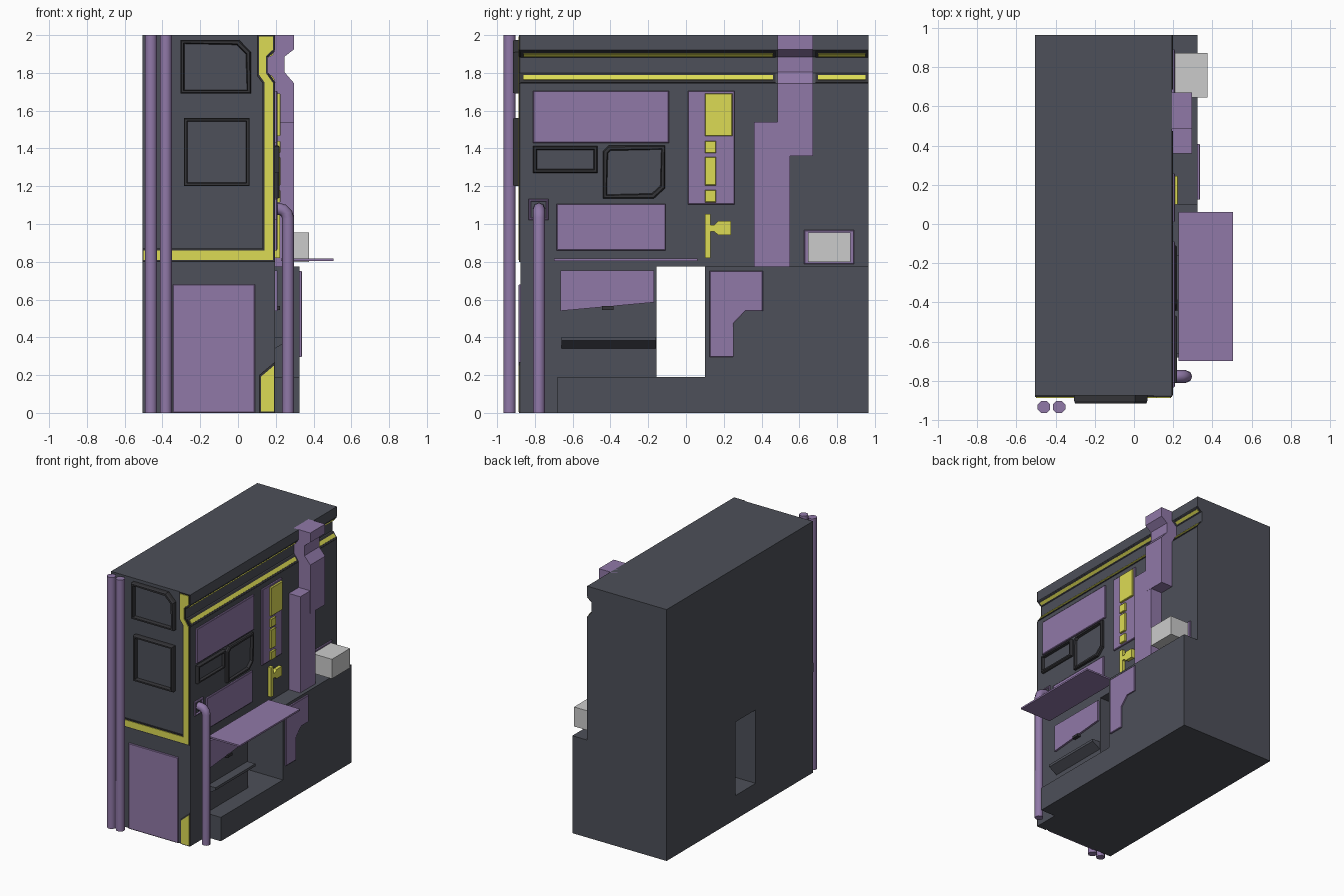
import bpy, bmesh, math
from mathutils import Vector

if "Cube" in bpy.data.objects:
    bpy.data.objects.remove(bpy.data.objects["Cube"])


def mat(name, r, g, b):
    m = bpy.data.materials.new(name)
    m.diffuse_color = (r, g, b, 1)
    m.use_nodes = True
    m.node_tree.nodes["Principled BSDF"].inputs["Base Color"].default_value = m.diffuse_color
    return m


DARK = mat("dark_metal", .075, .08, .1)
BLACK = mat("frame_metal", .035, .035, .04)
PURPLE = mat("purple_paint", .28, .19, .39)
YELLOW = mat("yellow_paint", .72, .71, .09)

# Each plane maps profile (a, b) and depth d to world space
PLANES = {'x': lambda a, b, d: (d, a, b),     # profile y,z
          'y': lambda a, b, d: (a, d, b)}     # profile x,z


def finish(name, bm, m):
    bmesh.ops.recalc_face_normals(bm, faces=bm.faces)
    me = bpy.data.meshes.new(name)
    bm.to_mesh(me)
    bm.free()
    ob = bpy.data.objects.new(name, me)
    bpy.context.collection.objects.link(ob)
    if m:
        me.materials.append(m)
    return ob


def rect(a0, a1, b0, b1):
    return [(a0, b0), (a1, b0), (a1, b1), (a0, b1)]


def prism(name, pts, plane, d0, d1, m, bevel=0):
    """Extrude a profile from d0 to d1; bevel tapers the outer face."""
    bm = bmesh.new()
    f = bm.faces.new([bm.verts.new(PLANES[plane](a, b, d0)) for a, b in pts])
    geo = bmesh.ops.extrude_face_region(bm, geom=[f], use_keep_orig=True)['geom']
    vec = Vector(PLANES[plane](0, 0, d1 - d0))
    bmesh.ops.translate(bm, vec=vec, verts=[g for g in geo if isinstance(g, bmesh.types.BMVert)])
    if bevel:
        bmesh.ops.recalc_face_normals(bm, faces=bm.faces)
        top = [g for g in geo if isinstance(g, bmesh.types.BMFace)][0]
        bmesh.ops.inset_region(bm, faces=[top], thickness=bevel, depth=0)
        bmesh.ops.translate(bm, vec=vec.normalized() * bevel * .5, verts=top.verts)
    return finish(name, bm, m)


def frame(name, pts, plane, d0, d1, rim=.016):
    """Raised rim with bevelled edges around a sunken panel."""
    bm = bmesh.new()
    f = bm.faces.new([bm.verts.new(PLANES[plane](a, b, d0)) for a, b in pts])
    f.normal_update()
    out = Vector(PLANES[plane](0, 0, d1 - d0))
    if f.normal.dot(out) < 0:
        f.normal_flip()
    for inset, lift in ((.0, .7), (.007, .3), (rim, 0), (.006, -.75)):
        if inset:
            bmesh.ops.inset_region(bm, faces=[f], thickness=inset)
            bmesh.ops.translate(bm, vec=out * lift, verts=f.verts)
        else:
            f = bmesh.ops.extrude_discrete_faces(bm, faces=[f])['faces'][0]
            bmesh.ops.translate(bm, vec=out * lift, verts=f.verts)
    ob = finish(name, bm, BLACK)
    ob.data.materials.append(DARK)
    ob.data.polygons[0].material_index = 0
    # sunken centre takes the wall colour
    max(ob.data.polygons, key=lambda p: p.area).material_index = 1
    return ob


FX, FY = .195, -.875      # side wall and front wall planes

# Main cabinet with a groove near the top, and a passage through it
body = prism("cabinet_body", [(-.505, 0), (FX, 0), (FX, 1.745), (.155, 1.8), (.155, 1.885),
                              (FX, 1.92), (FX, 2), (-.505, 2)], 'y', FY, .965, DARK)
cut = prism("passage_cutter", rect(-.155, .1, .19, .775), 'x', -1, 1, None)
cut.hide_render = True
mod = body.modifiers.new("passage", 'BOOLEAN')
mod.object, mod.operation, mod.solver = cut, 'DIFFERENCE', 'EXACT'
bpy.context.view_layer.objects.active = body
bpy.ops.object.modifier_apply(modifier=mod.name)
bpy.data.objects.remove(cut)

# Stepped base in front of the side wall
prism("base_step", [(-.68, 0), (.965, 0), (.965, .775), (.1, .775), (.1, .19), (-.68, .19)],
      'x', FX, .325, DARK)

# Front wall: yellow edge stripe on a dark backing
prism("stripe_backing", [(-.505, .8), (FX, .8), (FX, 1.745), (.155, 1.8), (.155, 1.885), (FX, 1.92),
                         (FX, 2), (.1, 2), (.1, 1.785), (.13, 1.745), (.13, .87), (-.505, .87)],
      'y', FY, FY - .008, BLACK)
prism("edge_stripe", [(-.5, .81), (.186, .81), (.186, 1.745), (.147, 1.8), (.147, 1.888), (.186, 1.924),
                      (.186, 1.992), (.112, 1.992), (.112, 1.79), (.14, 1.75), (.14, .86), (-.5, .86)],
      'y', FY, FY - .013, YELLOW)
prism("corner_backing", [(.112, 0), (FX, 0), (FX, .27), (.112, .2)], 'y', FY, FY - .008, BLACK)
prism("corner_stripe", [(.122, .008), (.19, .008), (.19, .25), (.122, .192)], 'y', FY, FY - .013, YELLOW)

# Front door and window frames
prism("front_door", rect(-.345, .09, 0, .68), 'y', FY, FY - .008, PURPLE, .006)
frame("front_frame_upper", [(-.305, 1.69), (.068, 1.69), (.068, 1.91), (.005, 1.975), (-.305, 1.975)],
      'y', FY, FY - .04)
frame("front_frame_lower", rect(-.287, .062, 1.2, 1.562), 'y', FY, FY - .04)

# Front pipes
for i, x in enumerate((-.46, -.382)):
    bpy.ops.mesh.primitive_cylinder_add(vertices=8, radius=.034, depth=2, location=(x, -.9335, 1),
                                        rotation=(0, 0, math.pi / 8))
    ob = bpy.context.object
    ob.name = f"front_pipe_{i + 1}"
    ob.data.materials.append(PURPLE)
    bpy.ops.object.shade_smooth_by_angle(angle=math.radians(50))

# Bent side pipe and its wall flange
cu = bpy.data.curves.new("side_pipe", 'CURVE')
cu.dimensions, cu.bevel_depth, cu.bevel_resolution, cu.use_fill_caps = '3D', .032, 2, True
path = [(.265, 0)] + [(.215 + .05 * math.cos(t), 1.03 + .05 * math.sin(t))
                      for t in (0, math.pi / 6, math.pi / 3, math.pi / 2)] + [(FX, 1.08)]
sp = cu.splines.new('POLY')
sp.points.add(len(path) - 1)
for p, (x, z) in zip(sp.points, path):
    p.co = (x, -.778, z, 1)
pipe = bpy.data.objects.new("side_pipe", cu)
bpy.context.collection.objects.link(pipe)
bpy.ops.object.select_all(action='DESELECT')
pipe.select_set(True)
bpy.context.view_layer.objects.active = pipe
bpy.ops.object.convert(target='MESH')
pipe = bpy.context.object
pipe.data.materials.append(PURPLE)
bpy.ops.object.shade_smooth_by_angle(angle=math.radians(50))
frame("pipe_flange", rect(-.833, -.728, 1.02, 1.132), 'x', FX, FX + .014, .006).data.materials[0] = PURPLE

# Stripes lying on the groove slopes, either side of the duct
for k, (y0, y1) in enumerate(((FY, .475), (.685, .965))):
    for n, (ax, az, bx, bz) in {"upper": (.155, 1.885, FX, 1.92), "lower": (FX, 1.745, .155, 1.8)}.items():
        a, b = Vector((ax, az)), Vector((bx, bz))
        nrm = Vector((1, -1)) if n == "upper" else Vector((1, 1))
        for tag, m, s0, s1, h, e in (("backing", BLACK, .02, .9, .004, .0), ("stripe", YELLOW, .22, .65, .008, .015)):
            p, q = a.lerp(b, s0), a.lerp(b, s1)
            prism(f"{n}_groove_{tag}_{k + 1}", [p, q, q + nrm * h, p + nrm * h], 'y', y0 + e, y1 - e, m)

# Flat side panels
for name, r in {"upper_panel": (-.81, -.09, 1.43, 1.705), "middle_panel": (-.685, -.108, .86, 1.107),
                "tall_panel": (.01, .258, 1.103, 1.705), "box_mount": (.625, .89, .787, .967)}.items():
    prism(name, rect(*r), 'x', FX, .205, PURPLE, .006)
prism("base_panel", [(.125, .295), (.252, .295), (.252, .475), (.315, .54), (.407, .54), (.407, .752), (.125, .752)],
      'x', .325, .335, PURPLE, .005)
prism("control_box", rect(.645, .872, .8, .955), 'x', FX, .375, None)

# Side frames
frame("side_frame_small", rect(-.81, -.468, 1.27, 1.412), 'x', FX, .22)
frame("side_frame_large", [(-.44, 1.135), (-.17, 1.135), (-.11, 1.19), (-.11, 1.415), (-.41, 1.415), (-.44, 1.385)],
      'x', FX, .22)

# Yellow plates and lever
for i, r in enumerate(((.1, .245, 1.465, 1.69), (.1, .16, 1.375, 1.44), (.1, .16, 1.205, 1.355), (.1, .16, 1.115, 1.18))):
    prism(f"yellow_plate_{i + 1}", rect(*r), 'x', FX, .222, YELLOW, .004)
prism("yellow_lever", [(.1, .82), (.13, .82), (.13, .96), (.15, .96), (.17, .942), (.237, .942), (.237, 1.015),
                       (.17, 1.015), (.15, .995), (.13, .995), (.13, 1.053), (.1, 1.053)], 'x', FX, .222, YELLOW)

# Duct: lower box and upper run following the groove
prism("duct_lower", rect(.36, .55, .775, 1.54), 'x', FX, .296, PURPLE)
prism("duct_upper", [(.15, 1.36), (.297, 1.36), (.297, 1.745), (.245, 1.805), (.245, 1.885), (.297, 1.925),
                     (.297, 2), (.15, 2)], 'y', .485, .672, PURPLE)

# Folding table
prism("folding_table", rect(.228, .505, .805, .818), 'y', -.7, .06, PURPLE)

# Recess under the table: panel, handle, shelf
prism("recess_panel", [(-.665, .54), (-.17, .585), (-.17, .755), (-.665, .755)], 'x', FX, .21, PURPLE)
prism("recess_handle", rect(-.445, -.385, .545, .565), 'x', FX, .222, BLACK)
prism("recess_shelf", [(FX, .34), (.265, .382), (.265, .402), (FX, .402)], 'y', -.66, -.16, DARK)
